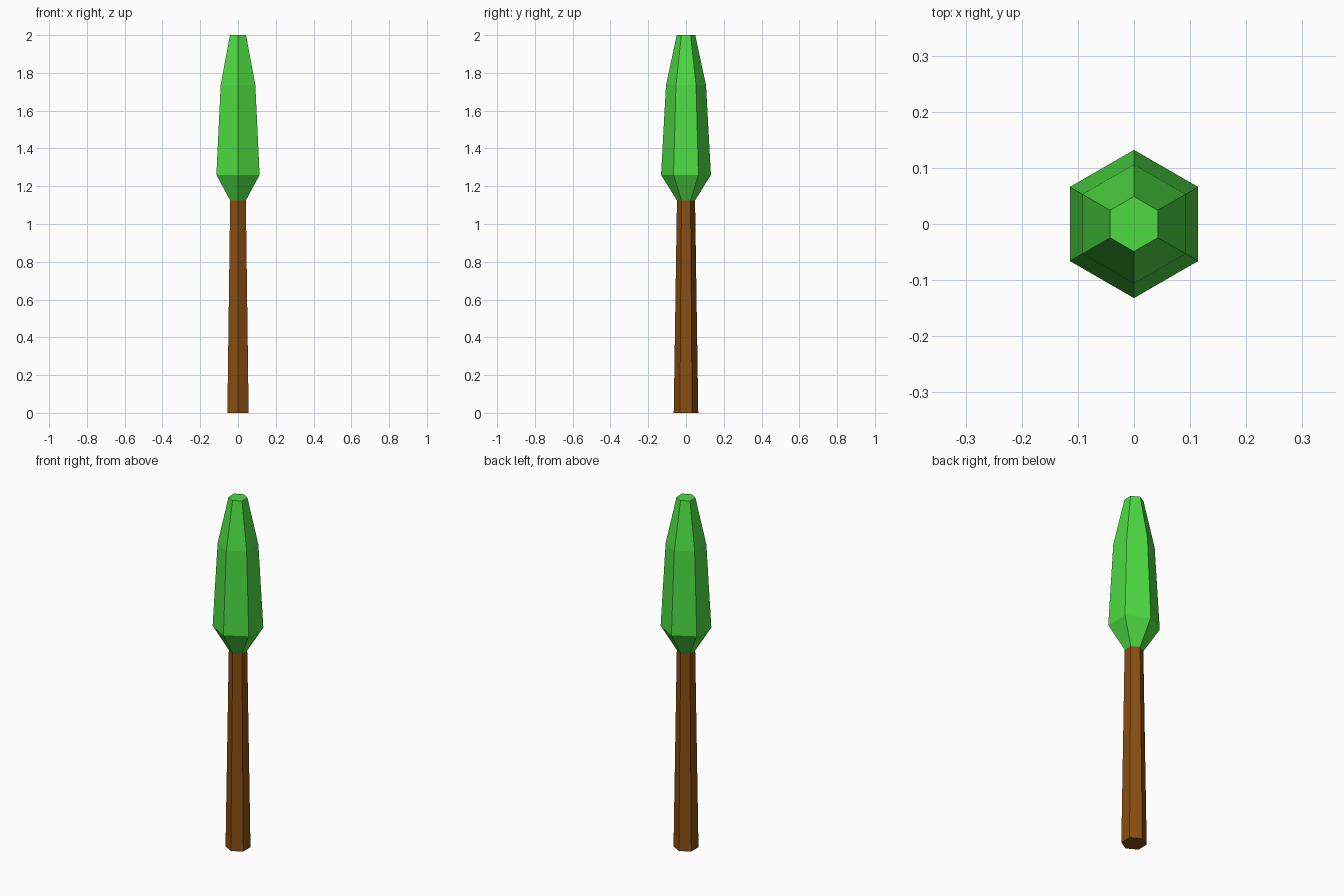
import bpy, bmesh, math

if "Cube" in bpy.data.objects:
    bpy.data.objects.remove(bpy.data.objects["Cube"])

SIDES = 6


def material(name, rgb):
    m = bpy.data.materials.new(name)
    m.diffuse_color = (*rgb, 1.0)
    m.use_nodes = True
    m.node_tree.nodes["Principled BSDF"].inputs["Base Color"].default_value = m.diffuse_color
    return m


def lathe(name, profile, mat, cap_bottom=False, cap_top=False):
    """Six-sided flat-shaded body from (radius, height) rings, corners on +-y."""
    bm = bmesh.new()
    rings = []
    for r, z in profile:
        angles = [math.pi / 2 + i * math.tau / SIDES for i in range(SIDES)]
        rings.append([bm.verts.new((r * math.cos(a), r * math.sin(a), z)) for a in angles])
    for low, high in zip(rings, rings[1:]):
        for i in range(SIDES):
            j = (i + 1) % SIDES
            bm.faces.new((low[i], low[j], high[j], high[i]))
    if cap_bottom:
        bm.faces.new(rings[0][::-1])
    if cap_top:
        bm.faces.new(rings[-1])
    mesh = bpy.data.meshes.new(name)
    bm.to_mesh(mesh)
    bm.free()
    mesh.materials.append(mat)
    obj = bpy.data.objects.new(name, mesh)
    bpy.context.collection.objects.link(obj)
    return obj


bark = material("bark brown", (0.255, 0.077, 0.005))
leaf = material("leaf green", (0.074, 0.71, 0.054))

# Slightly tapered trunk
lathe("trunk", [(0.065, 0.0), (0.048, 1.125)], bark, cap_bottom=True)

# Tall faceted crown
lathe("crown", [(0.048, 1.125), (0.132, 1.26), (0.106, 1.735), (0.049, 2.0)], leaf, cap_top=True)
